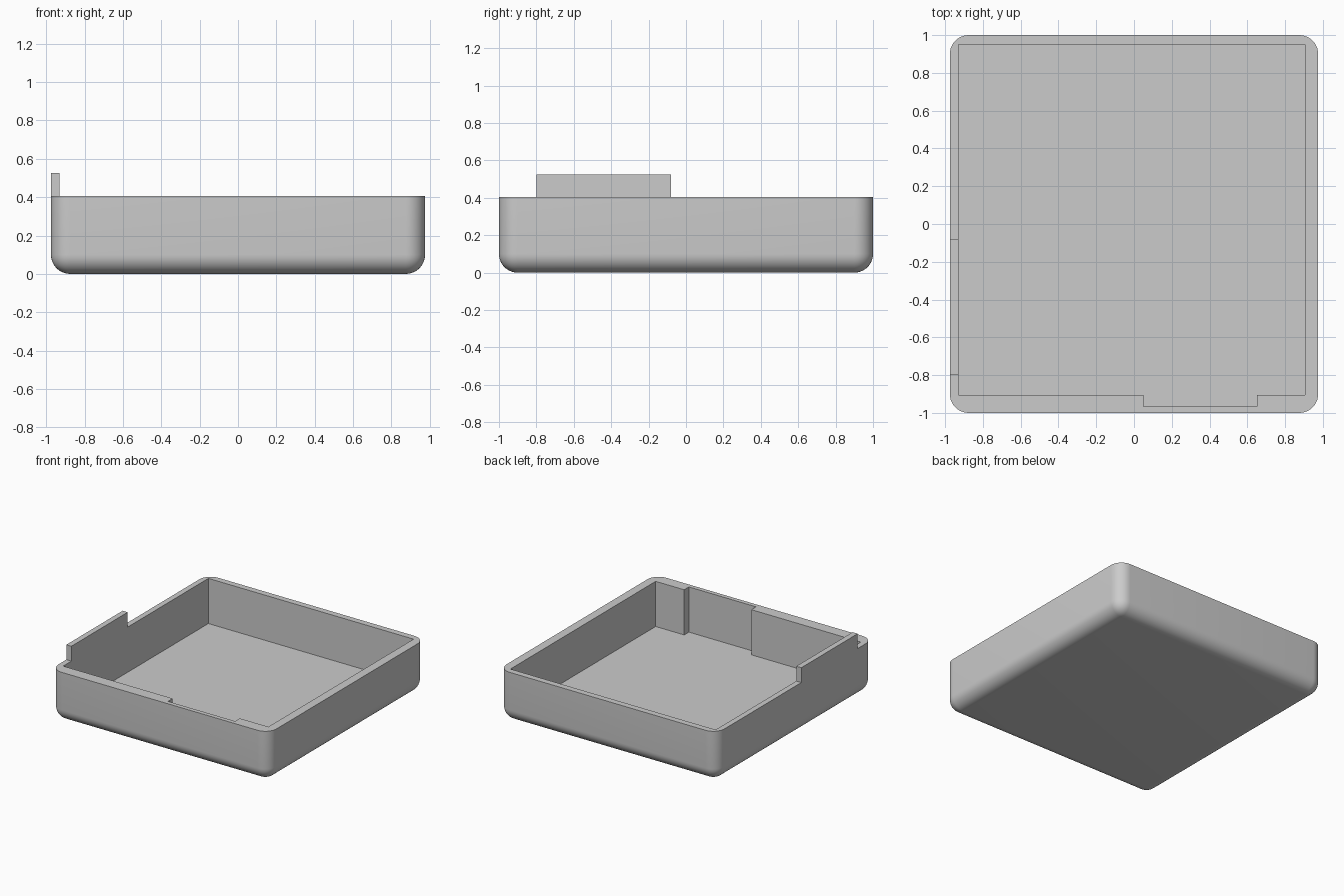
import bpy
import bmesh
import math

cube = bpy.data.objects.get("Cube")
if cube:
    bpy.data.objects.remove(cube, do_unlink=True)

HALF_X, HALF_Y = 0.975, 1.0
RIM, FLOOR, TAB_TOP = 0.405, 0.04, 0.525
RADIUS = 0.1
LEFT, RIGHT, FRONT, BACK = -0.93, 0.905, -0.905, 0.95  # inner wall faces

grey = bpy.data.materials.new("light grey")
grey.use_nodes = True
grey.diffuse_color = (0.6, 0.6, 0.6, 1)
grey.node_tree.nodes["Principled BSDF"].inputs["Base Color"].default_value = (0.6, 0.6, 0.6, 1)


def prism(name, outline, bottom, top, radius=0):
    """Extrude an outline upward; optionally round all edges but the top rim."""
    bm = bmesh.new()
    base = bm.faces.new([bm.verts.new((x, y, bottom)) for x, y in outline])
    grown = bmesh.ops.extrude_face_region(bm, geom=[base])["geom"]
    for v in grown:
        if isinstance(v, bmesh.types.BMVert):
            v.co.z = top
    bmesh.ops.recalc_face_normals(bm, faces=bm.faces)
    if radius:
        edges = [e for e in bm.edges if min(v.co.z for v in e.verts) < top - 0.001]
        bmesh.ops.bevel(bm, geom=edges, offset=radius, offset_type='OFFSET',
                        segments=10, profile=0.5, affect='EDGES', clamp_overlap=True)
    mesh = bpy.data.meshes.new(name)
    bm.to_mesh(mesh)
    bm.free()
    mesh.materials.append(grey)
    obj = bpy.data.objects.new(name, mesh)
    bpy.context.collection.objects.link(obj)
    return obj


def rectangle(x0, x1, y0, y1):
    return [(x0, y0), (x1, y0), (x1, y1), (x0, y1)]


# Outer body, rounded at the corners and underside
tray = prism("tray", rectangle(-HALF_X, HALF_X, -HALF_Y, HALF_Y), 0, RIM, RADIUS)

# Cavity with a recess thinning part of the front wall
recess = [(0.05, FRONT), (0.05, -0.965), (0.65, -0.965), (0.65, FRONT)]
outline = [(LEFT, FRONT)] + recess + [(RIGHT, FRONT), (RIGHT, BACK), (LEFT, BACK)]
cavity = prism("cavity_cutter", outline, FLOOR, RIM + 0.2)
cavity.hide_render = True

cut = tray.modifiers.new("hollow", 'BOOLEAN')
cut.operation = 'DIFFERENCE'
cut.solver = 'EXACT'
cut.object = cavity
bpy.ops.object.select_all(action='DESELECT')
bpy.context.view_layer.objects.active = tray
tray.select_set(True)
bpy.ops.object.modifier_apply(modifier=cut.name)
bpy.data.objects.remove(cavity, do_unlink=True)
bpy.ops.object.shade_smooth_by_angle(angle=math.radians(30))

# Raised tab standing on the right-hand wall
prism("wall_tab", rectangle(-HALF_X, LEFT, -0.8, -0.08), RIM, TAB_TOP)
